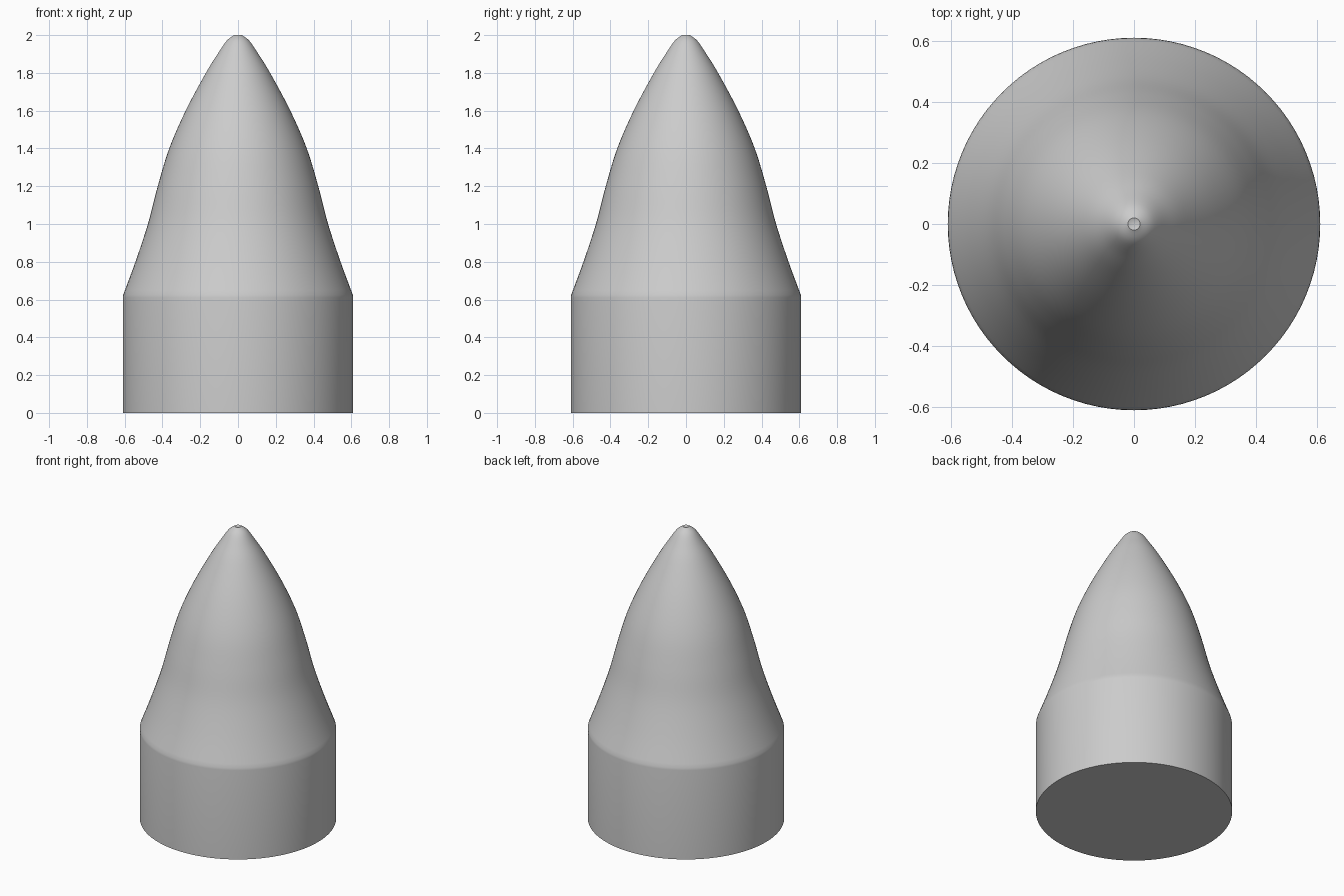
import bpy, bmesh, math

cube = bpy.data.objects.get("Cube")
if cube:
    bpy.data.objects.remove(cube, do_unlink=True)

SIDES = 96

# Plain grey material
grey = bpy.data.materials.new("light grey")
grey.use_nodes = True
colour = (0.6, 0.6, 0.6, 1)
grey.diffuse_color = colour
grey.node_tree.nodes["Principled BSDF"].inputs["Base Color"].default_value = colour


def smooth_profile(points, steps=5):
    """Catmull-Rom curve through (radius, height) points."""
    ends = [points[0]] + points + [points[-1]]
    out = []
    for a, b, c, d in zip(ends, ends[1:], ends[2:], ends[3:]):
        for i in range(steps):
            t = i / steps
            out.append(tuple(
                0.5 * (2 * q + (r - p) * t + (2 * p - 5 * q + 4 * r - s) * t * t
                       + (3 * q - p - 3 * r + s) * t ** 3)
                for p, q, r, s in zip(a, b, c, d)))
    return out + [points[-1]]


def revolve(name, profile, tip_z):
    """Solid of revolution with a flat base and a closing tip point."""
    bm = bmesh.new()
    rings = []
    for radius, z in profile:
        rings.append([bm.verts.new((radius * math.cos(math.tau * i / SIDES),
                                    radius * math.sin(math.tau * i / SIDES), z))
                      for i in range(SIDES)])
    bm.faces.new(rings[0][::-1])
    for low, high in zip(rings, rings[1:]):
        for i in range(SIDES):
            j = (i + 1) % SIDES
            bm.faces.new((low[i], low[j], high[j], high[i]))
    tip = bm.verts.new((0, 0, tip_z))
    for i in range(SIDES):
        bm.faces.new((rings[-1][i], rings[-1][(i + 1) % SIDES], tip))
    mesh = bpy.data.meshes.new(name)
    bm.to_mesh(mesh)
    bm.free()
    mesh.materials.append(grey)
    obj = bpy.data.objects.new(name, mesh)
    bpy.context.collection.objects.link(obj)
    return obj


# Straight collar, then the gently waisted ogive up to a blunt dimpled tip
collar = [(0.61, 0), (0.61, 0.61)]
ogive = smooth_profile([
    (0.608, 0.625), (0.543, 0.8), (0.477, 1.0), (0.425, 1.2), (0.364, 1.4),
    (0.277, 1.6), (0.17, 1.8), (0.108, 1.9), (0.06, 1.97), (0.02, 2.0)])
nose = revolve("nose_cone", collar + ogive, 1.993)

bpy.ops.object.select_all(action='DESELECT')
nose.select_set(True)
bpy.context.view_layer.objects.active = nose
bpy.ops.object.shade_smooth_by_angle(angle=math.radians(40))
